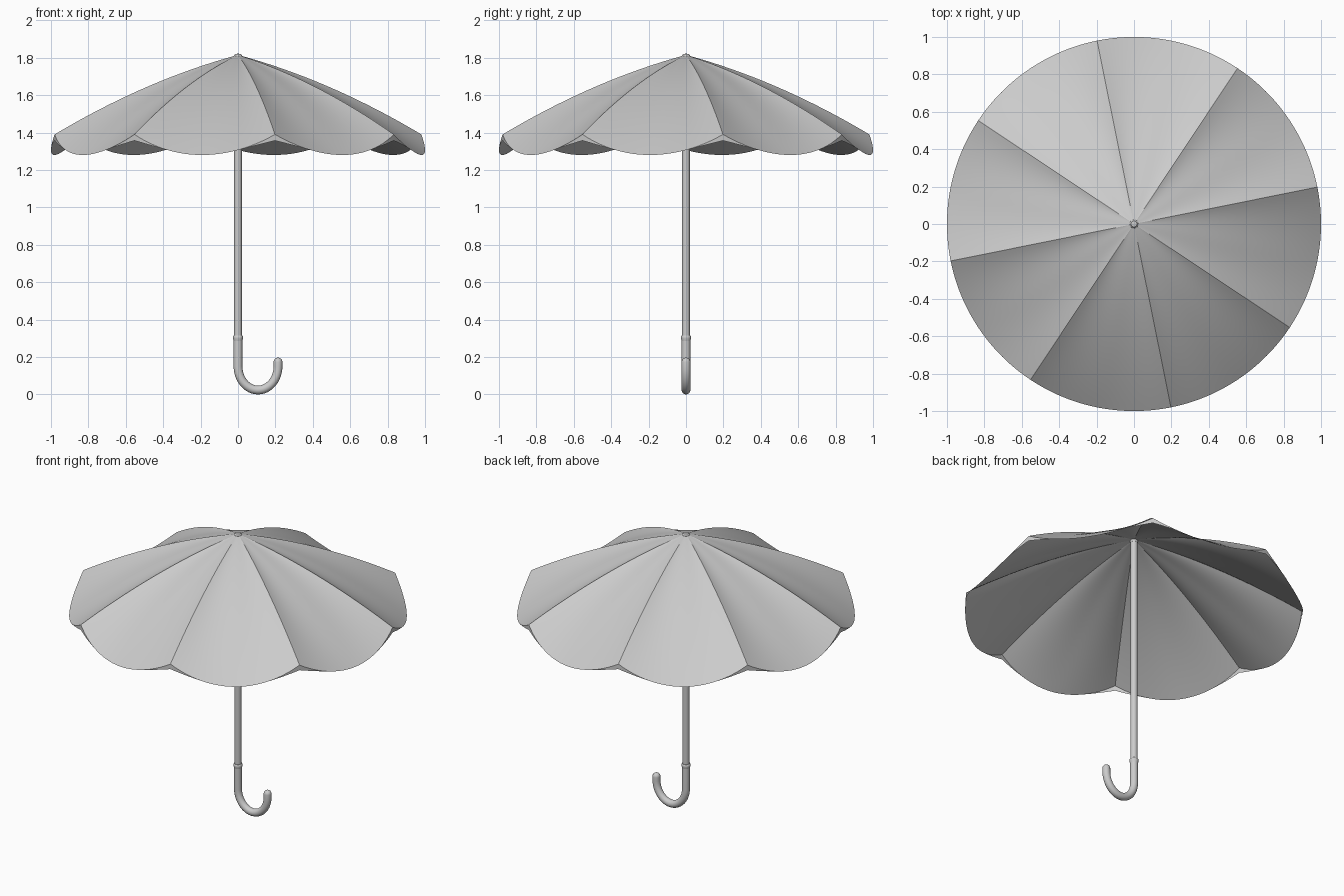
import bpy, bmesh, math

if "Cube" in bpy.data.objects:
    bpy.data.objects.remove(bpy.data.objects["Cube"])

PANELS, SEG, RINGS = 8, 24, 26
OFFSET = math.radians(11.4)


def finish(name, bm, angle):
    me = bpy.data.meshes.new(name)
    bmesh.ops.recalc_face_normals(bm, faces=bm.faces)
    bm.to_mesh(me)
    bm.free()
    ob = bpy.data.objects.new(name, me)
    bpy.context.collection.objects.link(ob)
    bpy.ops.object.select_all(action='DESELECT')
    ob.select_set(True)
    bpy.context.view_layer.objects.active = ob
    bpy.ops.object.shade_smooth_by_angle(angle=math.radians(angle))
    return ob


def lathe(name, profile, sides=24):
    bm = bmesh.new()
    vs = [bm.verts.new((r, 0, z)) for r, z in profile]
    es = [bm.edges.new(p) for p in zip(vs, vs[1:])]
    bmesh.ops.spin(bm, geom=vs + es, cent=(0, 0, 0), axis=(0, 0, 1),
                   angle=math.tau, steps=sides)
    bmesh.ops.remove_doubles(bm, verts=bm.verts, dist=1e-5)
    return finish(name, bm, 40)


# Canopy: eight panels sagging between ridge ribs, the sag hugging the ribs further in
def canopy_z(r, t):
    ridge = 1.815 - 0.265 * r - 0.16 * r * r
    return ridge - 0.11 * r ** 1.4 * (1 - (1 - t) ** (2 + 1.5 * (1 - r)))


bm = bmesh.new()
n = PANELS * SEG
apex = bm.verts.new((0, 0, 1.815))
rings = []
for i in range(1, RINGS + 1):
    r = i / RINGS
    ring = []
    for k in range(n):
        a = OFFSET + math.tau * k / n
        t = 1 - abs(2 * (k % SEG) / SEG - 1)
        ring.append(bm.verts.new((r * math.cos(a), r * math.sin(a), canopy_z(r, t))))
    rings.append(ring)
for k in range(n):
    bm.faces.new((apex, rings[0][k], rings[0][(k + 1) % n]))
    for lo, hi in zip(rings, rings[1:]):
        bm.faces.new((lo[k], hi[k], hi[(k + 1) % n], lo[(k + 1) % n]))

# Small hem webs hanging under each rib tip
rim, half = rings[-1], SEG // 4
end_z = canopy_z(1, 0.5)
for p in range(PANELS):
    low = {}
    for j in range(-half, half + 1):
        v = rim[(p * SEG + j) % n]
        f = abs(j) / half
        low[j] = v if f == 1 else bm.verts.new((v.co.x, v.co.y, 1.357 + (end_z - 1.357) * f))
    for j in range(-half, half):
        quad = [rim[(p * SEG + j) % n], rim[(p * SEG + j + 1) % n], low[j + 1], low[j]]
        bm.faces.new(list(dict.fromkeys(quad)))
finish("canopy", bm, 18)

# Shaft, top cap and handle collar
lathe("shaft", [(0, 0.28), (0.021, 0.28), (0.021, 1.805), (0, 1.805)])
lathe("top_cap", [(0, 1.79), (0.022, 1.795), (0.023, 1.81), (0.016, 1.819), (0, 1.822)])
lathe("handle_collar", [(0, 0.285), (0.023, 0.285), (0.027, 0.3), (0.027, 0.31),
                        (0.023, 0.315), (0, 0.315)])

# Hooked handle: round tube swept along a J path, with a rounded end
R, DROP, TUBE, SIDES = 0.107, 0.127, 0.0235, 20
path = [(0, 0.3, 0, 1), (0, 0.22, 0, 1)]
for i in range(25):
    a = math.pi * i / 24
    tilt = math.atan2(R * math.sin(a), DROP * math.cos(a))
    path.append((R - R * math.cos(a), 0.1505 - DROP * math.sin(a), tilt, 1))
for i in range(7):
    b = math.pi / 2 * i / 6.3
    path.append((2 * R, 0.173 + TUBE * math.sin(b), math.pi, math.cos(b)))
bm = bmesh.new()
loops = []
for x, z, a, s in path:
    loop = []
    for k in range(SIDES):
        c = math.tau * k / SIDES
        u = TUBE * s * math.cos(c)
        loop.append(bm.verts.new((x + u * math.cos(a), TUBE * s * math.sin(c), z + u * math.sin(a))))
    loops.append(loop)
for lo, hi in zip(loops, loops[1:]):
    for k in range(SIDES):
        bm.faces.new((lo[k], lo[(k + 1) % SIDES], hi[(k + 1) % SIDES], hi[k]))
bm.faces.new(loops[0])
bm.faces.new(loops[-1])
finish("handle", bm, 40)
